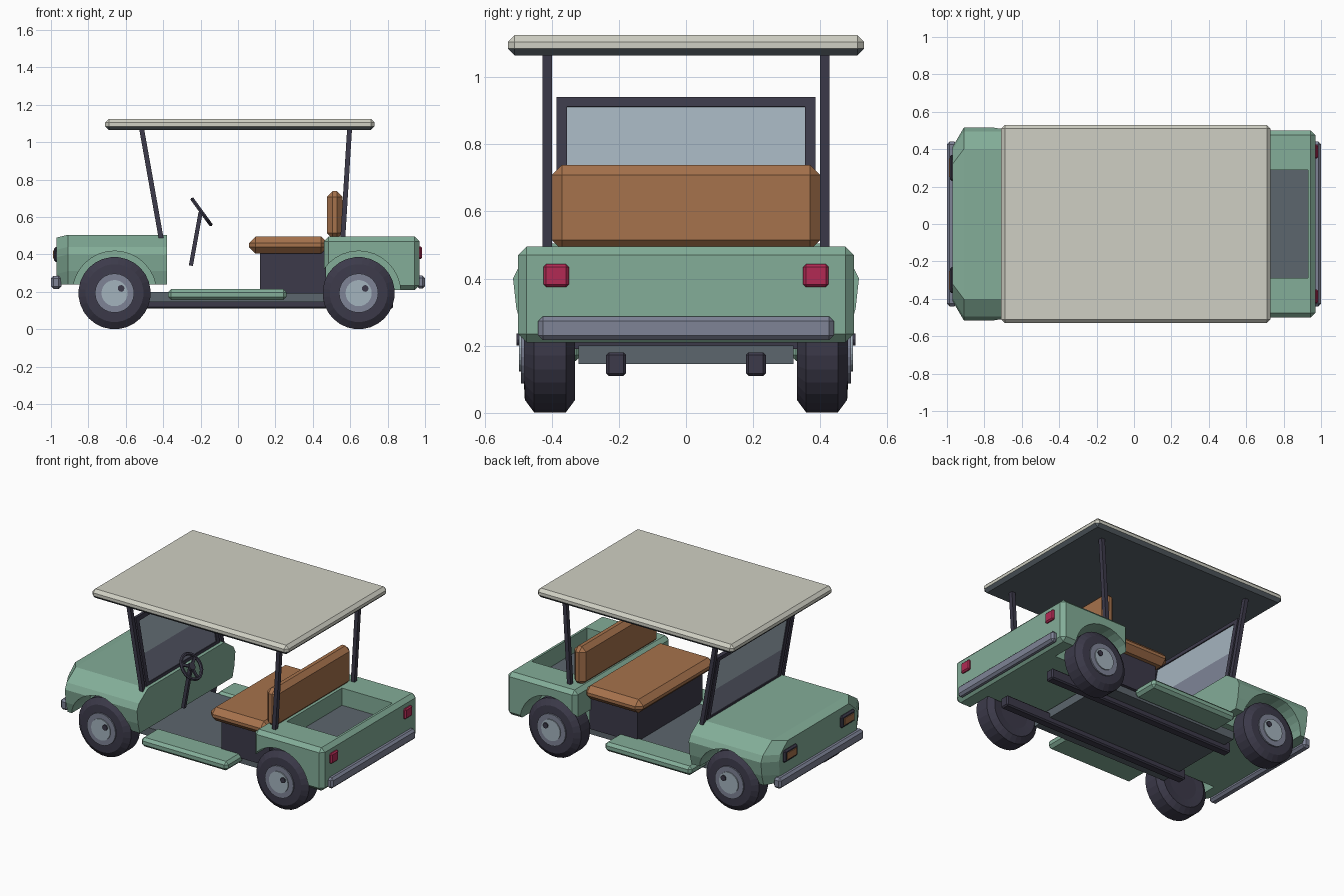
import bpy, bmesh, math
from mathutils import Matrix, Vector

if "Cube" in bpy.data.objects:
    bpy.data.objects.remove(bpy.data.objects["Cube"])


def mat(name, r, g, b):
    m = bpy.data.materials.new(name)
    lin = [((c / 255 + 0.055) / 1.055) ** 2.4 for c in (r, g, b)]
    m.diffuse_color = (*lin, 1)
    m.use_nodes = True
    m.node_tree.nodes["Principled BSDF"].inputs["Base Color"].default_value = m.diffuse_color
    return m


GREEN = mat("sage green", 131, 173, 152)
CREAM = mat("cream", 207, 207, 195)
SLATE = mat("slate", 92, 102, 109)
DARK = mat("charcoal", 60, 58, 74)
GREY = mat("steel grey", 126, 131, 150)
PALE = mat("pale blue grey", 164, 179, 190)
BROWN = mat("tan leather", 166, 114, 76)
RED = mat("crimson", 178, 42, 84)


def make(name, bm, *mats):
    bmesh.ops.recalc_face_normals(bm, faces=bm.faces)
    me = bpy.data.meshes.new(name)
    bm.to_mesh(me)
    bm.free()
    for m in mats:
        me.materials.append(m)
    ob = bpy.data.objects.new(name, me)
    bpy.context.collection.objects.link(ob)
    return ob


def box(name, x, y, z, m, bevel=0.0, segs=1):
    """Box from (min, max) ranges with optional chamfer."""
    bm = bmesh.new()
    bmesh.ops.create_cube(bm, size=1)
    for v in bm.verts:
        v.co = [(r[0] + r[1]) / 2 + c * (r[1] - r[0]) for c, r in zip(v.co, (x, y, z))]
    if bevel:
        bmesh.ops.bevel(bm, geom=bm.edges[:], offset=bevel, segments=segs,
                        affect='EDGES', profile=0.5)
    return make(name, bm, m)


def beam(name, p, q, w, d, m):
    """Bar in an xz plane from p to q, w wide along y and d thick."""
    p, q = Vector(p), Vector(q)
    zd = (q - p).normalized()
    yd = Vector((0, 1, 0))
    rot = Matrix((yd.cross(zd), yd, zd)).transposed().to_4x4()
    bm = bmesh.new()
    bmesh.ops.create_cube(bm, size=1)
    bm.transform(Matrix.Translation((p + q) / 2) @ rot @ Matrix.Diagonal((d, w, (q - p).length, 1)))
    return make(name, bm, m)


def disc(name, x, z, y0, y1, r, m, segs=24):
    """Cylinder along y."""
    bm = bmesh.new()
    bmesh.ops.create_cone(bm, cap_ends=True, segments=segs, radius1=r, radius2=r, depth=abs(y1 - y0))
    bm.transform(Matrix.Translation((x, (y0 + y1) / 2, z)) @ Matrix.Rotation(math.pi / 2, 4, 'X'))
    return make(name, bm, m)


def cut(ob, cutter):
    mod = ob.modifiers.new("cut", 'BOOLEAN')
    mod.operation, mod.solver, mod.object = 'DIFFERENCE', 'EXACT', cutter
    bpy.context.view_layer.objects.active = ob
    bpy.ops.object.modifier_apply(modifier=mod.name)
    bpy.data.objects.remove(cutter)


FX, RX, WZ = -0.66, 0.645, 0.193

# front cowl: lofted cross-sections, narrowed at the nose
half = [(0.40, 0.505), (0.495, 0.44), (0.515, 0.40), (0.505, 0.31), (0.485, 0.24)]
section = half + [(-y, z) for y, z in reversed(half)]
bm = bmesh.new()
rings = []
for x, sy, dz in ((-0.97, 0.80, 0.015), (-0.91, 1, 0), (-0.38, 1, 0)):
    rings.append([bm.verts.new((x, y * sy, z - (dz if z > 0.3 else 0))) for y, z in section])
n = len(section)
for a, b in zip(rings, rings[1:]):
    for i in range(n):
        bm.faces.new((a[i], a[(i + 1) % n], b[(i + 1) % n], b[i]))
bm.faces.new(rings[0])
bm.faces.new(rings[-1])
cowl = make("front_cowl", bm, GREEN)

# rear body with cargo well
rear = box("rear_body", (0.46, 0.97), (-0.50, 0.50), (0.21, 0.495), GREEN, 0.025)
cut(rear, box("well_cutter", (0.56, 0.93), (-0.29, 0.29), (0.375, 0.7), GREEN))
box("cargo_floor", (0.56, 0.93), (-0.29, 0.29), (0.373, 0.381), SLATE)

# wheel arches
for s in (-1, 1):
    for body, x in ((cowl, FX), (rear, RX)):
        cut(body, disc("arch_cutter", x, WZ, s * 0.31, s * 0.6, 0.225, GREEN, 32))

# wheels
tyre = [(0.335, 0.10), (0.33, 0.155), (0.358, 0.193), (0.452, 0.193), (0.48, 0.155), (0.483, 0.10)]
for s in (-1, 1):
    for label, x in (("front", FX), ("rear", RX)):
        bm = bmesh.new()
        N = 28
        loops = []
        for k in range(N):
            a = 2 * math.pi * (k + 0.5) / N
            loops.append([bm.verts.new((x + r * math.sin(a), s * y, WZ + r * math.cos(a))) for y, r in tyre])
        for k in range(N):
            a, b = loops[k], loops[(k + 1) % N]
            for i in range(len(tyre) - 1):
                bm.faces.new((a[i], a[i + 1], b[i + 1], b[i]))
        bm.faces.new([l[0] for l in loops])
        bm.faces.new([l[-1] for l in loops])
        make(label + "_tyre", bm, DARK)
        disc(label + "_rim", x, WZ, s * 0.47, s * 0.491, 0.105, GREY)
        disc(label + "_hubcap", x, WZ, s * 0.48, s * 0.497, 0.07, PALE)
        disc(label + "_valve", x + 0.035, WZ + 0.025, s * 0.48, s * 0.505, 0.018, DARK, 12)

# chassis
box("floor", (-0.50, 0.50), (-0.32, 0.32), (0.145, 0.20), SLATE)
for s in (-1, 1):
    box("chassis_rail", (-0.55, 0.83), sorted((s * 0.178, s * 0.238)), (0.11, 0.18), DARK, 0.008)
    box("running_board", (-0.375, 0.26), sorted((s * 0.31, s * 0.49)), (0.155, 0.215), GREEN, 0.018)

# bumpers and lights
box("front_bumper", (-1.0, -0.945), (-0.44, 0.44), (0.215, 0.285), GREY, 0.014)
box("rear_bumper", (0.955, 1.0), (-0.44, 0.44), (0.217, 0.287), GREY, 0.014)
for s in (-1, 1):
    box("headlight_trim", (-0.985, -0.95), (s * 0.30 - 0.07, s * 0.30 + 0.07), (0.36, 0.44), DARK, 0.01)
    box("headlight_lens", (-0.99, -0.98), (s * 0.30 - 0.05, s * 0.30 + 0.05), (0.378, 0.422), BROWN)
    box("taillight", (0.955, 0.985), (s * 0.387 - 0.038, s * 0.387 + 0.038), (0.375, 0.443), RED, 0.008)

# bench seat
box("seat_base", (0.118, 0.47), (-0.34, 0.34), (0.19, 0.42), DARK)
box("seat_cushion", (0.058, 0.48), (-0.40, 0.40), (0.405, 0.495), BROWN, 0.035)
box("seat_back", (0.475, 0.56), (-0.40, 0.40), (0.485, 0.738), BROWN, 0.03)


# windshield, lying in the plane of the front posts
def slope(z, y=0.0):
    return (-0.41 - (z - 0.48) * 0.178, y, z)


beam("windshield_glass", slope(0.70), slope(0.915), 0.72, 0.012, PALE)
beam("windshield_lower_panel", slope(0.50), slope(0.70), 0.72, 0.012, GREY)
beam("windshield_top_frame", slope(0.91), slope(0.938), 0.77, 0.024, DARK)
beam("windshield_bottom_frame", slope(0.49), slope(0.52), 0.77, 0.024, DARK)
for s in (-1, 1):
    beam("windshield_side_frame", slope(0.49, s * 0.37), slope(0.938, s * 0.37), 0.03, 0.024, DARK)
    # roof posts
    beam("front_post", slope(0.475, s * 0.413), slope(1.08, s * 0.413), 0.028, 0.026, DARK)
    beam("rear_post", (0.56, s * 0.413, 0.48), (0.597, s * 0.413, 1.08), 0.028, 0.026, DARK)

# roof, underside slate
roof = box("roof", (-0.71, 0.73), (-0.53, 0.53), (1.065, 1.125), CREAM, 0.02)
roof.data.materials.append(SLATE)
for p in roof.data.polygons:
    if p.normal.z < -0.1:
        p.material_index = 1

# steering column and wheel
SY = -0.21
beam("steering_column", (-0.252, SY, 0.34), (-0.2, SY, 0.625), 0.022, 0.022, DARK)
bm = bmesh.new()
R, r, NU, NV = 0.082, 0.011, 20, 6
g = [[bm.verts.new(((R + r * math.cos(b)) * math.cos(a), (R + r * math.cos(b)) * math.sin(a), r * math.sin(b)))
      for b in (2 * math.pi * j / NV for j in range(NV))]
     for a in (2 * math.pi * i / NU for i in range(NU))]
for i in range(NU):
    for j in range(NV):
        i2, j2 = (i + 1) % NU, (j + 1) % NV
        bm.faces.new((g[i][j], g[i2][j], g[i2][j2], g[i][j2]))
for k in range(3):
    bmesh.ops.create_cube(bm, size=1, matrix=Matrix.Rotation(2 * math.pi * k / 3, 4, 'Z')
                          @ Matrix.Translation((R / 2, 0, 0)) @ Matrix.Diagonal((R, 0.018, 0.01, 1)))
bmesh.ops.create_cone(bm, cap_ends=True, segments=12, radius1=0.025, radius2=0.025, depth=0.018)
bm.transform(Matrix.Translation((-0.195, SY, 0.627)) @ Matrix.Rotation(math.radians(54), 4, 'Y'))
make("steering_wheel", bm, DARK)
